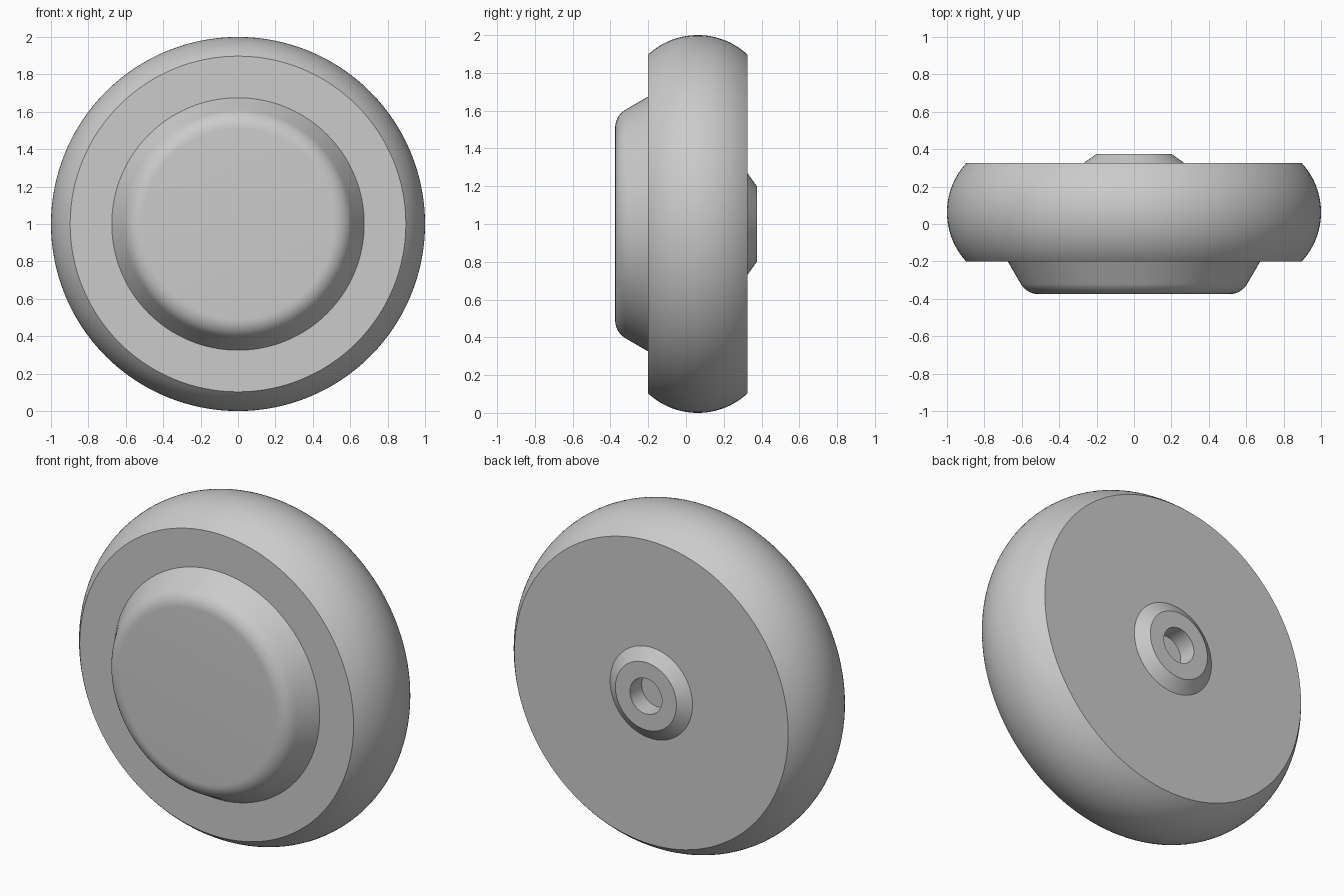
import bpy, bmesh, math
from mathutils import Matrix

cube = bpy.data.objects.get("Cube")
if cube:
    bpy.data.objects.remove(cube)

grey = bpy.data.materials.new("plain_grey")
grey.use_nodes = True
colour = (0.6, 0.6, 0.6, 1)
grey.diffuse_color = colour
grey.node_tree.nodes["Principled BSDF"].inputs["Base Color"].default_value = colour


def arc(cy, cr, radius, start, end, steps):
    """Points (y, r) on an arc; 0 degrees points outwards, 90 to the back."""
    angles = [math.radians(start + (end - start) * i / steps) for i in range(steps + 1)]
    return [(cy + radius * math.sin(a), cr + radius * math.cos(a)) for a in angles]


def lathe(name, profile, segments=128):
    """Spin a (y, r) profile around the wheel axle."""
    bm = bmesh.new()
    verts = [bm.verts.new((r, y, 0)) for y, r in profile]
    edges = [bm.edges.new(pair) for pair in zip(verts, verts[1:])]
    bmesh.ops.spin(bm, geom=verts + edges, cent=(0, 0, 0), axis=(0, 1, 0),
                   angle=math.tau, steps=segments)
    bmesh.ops.remove_doubles(bm, verts=bm.verts, dist=0.0001)
    bmesh.ops.recalc_face_normals(bm, faces=bm.faces)
    bmesh.ops.transform(bm, matrix=Matrix.Translation((0, 0, 1)), verts=bm.verts)
    mesh = bpy.data.meshes.new(name)
    bm.to_mesh(mesh)
    bm.free()
    mesh.materials.append(grey)
    obj = bpy.data.objects.new(name, mesh)
    bpy.context.collection.objects.link(obj)
    bpy.ops.object.select_all(action='DESELECT')
    obj.select_set(True)
    bpy.context.view_layer.objects.active = obj
    bpy.ops.object.shade_smooth_by_angle(angle=math.radians(20))


FRONT, BACK, END = -0.2, 0.325, 0.375
HOLE, FLOOR = 0.105, 0.265

# Tyre with a rounded tread and flat sides, open in the middle for the axle
tread = arc(0.0625, 0.613, 0.387, -42.7, 42.7, 28)
lathe("tyre", [(FRONT, 0.4)] + tread + [(BACK, 0.2)])

# Domed cover on the front, with a tapered wall and rounded rim
rim = arc(-0.265, 0.51, 0.11, -27, -90, 10)
lathe("front_cover", [(FRONT, 0.675)] + rim + [(-END, 0)])

# Bevelled hub on the back, with a blind axle hole
lathe("back_hub", [(BACK, 0.27), (END, 0.2), (END, HOLE), (FLOOR, HOLE), (FLOOR, 0)])
